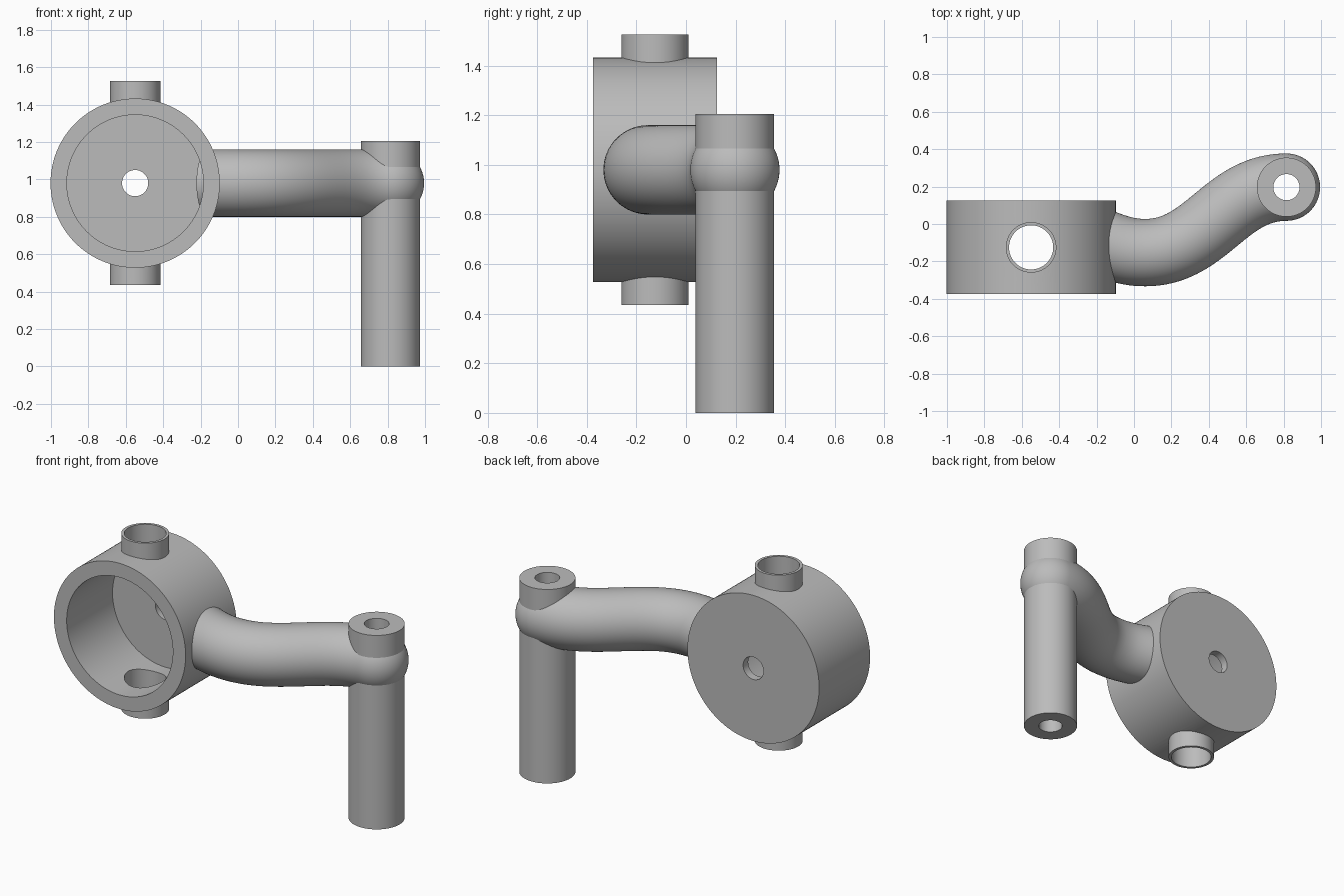
import bpy
import bmesh
import math
from mathutils import Vector, Matrix, geometry

if "Cube" in bpy.data.objects:
    bpy.data.objects.remove(bpy.data.objects["Cube"])

steel = bpy.data.materials.new("grey_metal")
steel.use_nodes = True
GREY = (0.5, 0.5, 0.5, 1)
steel.diffuse_color = GREY
steel.node_tree.nodes["Principled BSDF"].inputs["Base Color"].default_value = GREY

MID_Z = 0.98
HUB = Vector((-0.55, -0.125, MID_Z))
PIN = Vector((0.815, 0.197, MID_Z))
ARM_R = 0.18


def make_object(name, bm):
    bmesh.ops.recalc_face_normals(bm, faces=bm.faces)
    mesh = bpy.data.meshes.new(name)
    bm.to_mesh(mesh)
    bm.free()
    mesh.materials.append(steel)
    obj = bpy.data.objects.new(name, mesh)
    bpy.context.collection.objects.link(obj)
    return obj


def cylinder(name, start, end, radius, sides=96):
    start, end = Vector(start), Vector(end)
    axis = end - start
    turn = axis.to_track_quat("Z", "Y").to_matrix().to_4x4()
    bm = bmesh.new()
    bmesh.ops.create_cone(bm, cap_ends=True, segments=sides, radius1=radius, radius2=radius,
                          depth=axis.length, matrix=Matrix.Translation((start + end) / 2) @ turn)
    return make_object(name, bm)


def boolean(target, tool, operation):
    mod = target.modifiers.new(operation, "BOOLEAN")
    mod.operation, mod.object, mod.solver = operation, tool, "EXACT"
    bpy.context.view_layer.objects.active = target
    bpy.ops.object.modifier_apply(modifier=mod.name)
    bpy.data.objects.remove(tool)


def along(centre, axis, low, high):
    """Two points on a line through centre, at absolute positions on one axis."""
    a, b = centre.copy(), centre.copy()
    a[axis], b[axis] = low, high
    return a, b


# Drum: open front, thin back plate, cross tube and centre hole
drum = cylinder("drum", *along(HUB, 1, -0.375, 0.125), 0.4525, 128)
boolean(drum, cylinder("cross_tube", *along(HUB, 2, 0.435, 1.525), 0.135), "UNION")
boolean(drum, cylinder("cavity", *along(HUB, 1, -0.6, 0.075), 0.365, 128), "DIFFERENCE")
boolean(drum, cylinder("cross_bore", *along(HUB, 2, 0.3, 1.7), 0.118), "DIFFERENCE")
boolean(drum, cylinder("centre_hole", *along(HUB, 1, 0, 0.3), 0.07, 64), "DIFFERENCE")

# Post with a bore along its length
post = cylinder("post", *along(PIN, 2, 0, 1.205), 0.158)
boolean(post, cylinder("post_bore", *along(PIN, 2, -0.2, 1.4), 0.07, 64), "DIFFERENCE")

# Curved arm: a round section swept along an S path, closed by a round end
start, dip = Vector((-0.16, -0.105, MID_Z)), Vector((0.06, -0.153, MID_Z))
path = geometry.interpolate_bezier(start, start + Vector((0.08, -0.03, 0)),
                                   dip - Vector((0.08, 0, 0)), dip, 12)[:-1]
path += geometry.interpolate_bezier(dip, dip + Vector((0.33, 0, 0)),
                                    PIN - Vector((0.33, 0, 0)), PIN, 36)
stations = []
for i, p in enumerate(path):
    t = (path[min(i + 1, len(path) - 1)] - path[max(i - 1, 0)]).normalized()
    stations.append((p, t, ARM_R))
tip = Vector((1, 0, 0))
stations[-1] = (PIN, tip, ARM_R)
for k in range(1, 16):
    a = k / 16 * math.pi / 2
    stations.append((PIN + tip * ARM_R * math.sin(a), tip, ARM_R * math.cos(a)))

SIDES = 64
bm = bmesh.new()
rings = []
for p, t, r in stations:
    side = Vector((-t.y, t.x, 0))
    ring = []
    for k in range(SIDES):
        a = 2 * math.pi * k / SIDES
        ring.append(bm.verts.new(p + side * r * math.cos(a) + Vector((0, 0, r * math.sin(a)))))
    rings.append(ring)
for r1, r2 in zip(rings, rings[1:]):
    for k in range(SIDES):
        n = (k + 1) % SIDES
        bm.faces.new((r1[k], r1[n], r2[n], r2[k]))
bm.faces.new(rings[0])
pole = bm.verts.new(PIN + tip * ARM_R)
for k in range(SIDES):
    bm.faces.new((rings[-1][k], rings[-1][(k + 1) % SIDES], pole))
arm = make_object("arm", bm)
boolean(arm, cylinder("arm_bore", *along(PIN, 2, 0.5, 1.5), 0.07, 64), "DIFFERENCE")

# Smooth shading with crisp rims
for obj in (drum, post, arm):
    bpy.ops.object.select_all(action="DESELECT")
    obj.select_set(True)
    bpy.context.view_layer.objects.active = obj
    bpy.ops.object.shade_smooth_by_angle(angle=math.radians(30))
